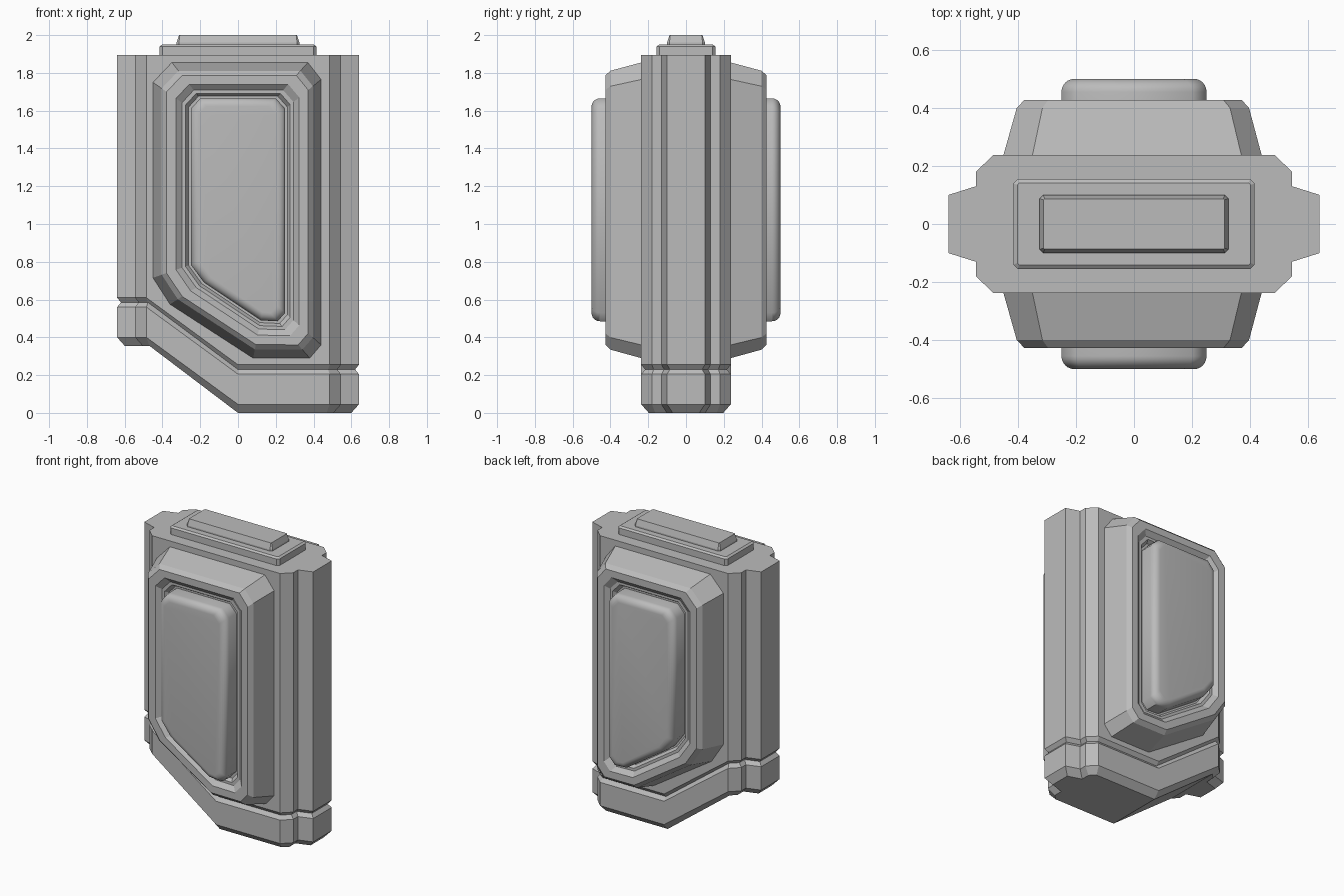
import bpy, bmesh, math
from mathutils import Vector

if "Cube" in bpy.data.objects:
    bpy.data.objects.remove(bpy.data.objects["Cube"], do_unlink=True)

grey = bpy.data.materials.new("plain grey")
grey.use_nodes = True
colour = (0.5, 0.5, 0.5, 1)
grey.diffuse_color = colour
grey.node_tree.nodes["Principled BSDF"].inputs["Base Color"].default_value = colour


def loft(name, rings, caps=None, smooth=False):
    """Skin a list of equal-length rings; caps lists extra faces as (ring, indices)."""
    bm = bmesh.new()
    vs = [[bm.verts.new(p) for p in ring] for ring in rings]
    n = len(vs[0])
    for a, b in zip(vs, vs[1:]):
        for i in range(n):
            j = (i + 1) % n
            bm.faces.new((a[i], a[j], b[j], b[i]))
    for ring, idx in caps or [(0, range(n)), (-1, range(n))]:
        bm.faces.new([vs[ring][i] for i in idx])
    bmesh.ops.recalc_face_normals(bm, faces=bm.faces)
    mesh = bpy.data.meshes.new(name)
    bm.to_mesh(mesh)
    bm.free()
    mesh.materials.append(grey)
    ob = bpy.data.objects.new(name, mesh)
    bpy.context.collection.objects.link(ob)
    if smooth:
        bpy.ops.object.select_all(action='DESELECT')
        ob.select_set(True)
        bpy.context.view_layer.objects.active = ob
        bpy.ops.object.shade_smooth_by_angle(angle=math.radians(50))
    return ob


def inset(points, d):
    """Mitred inward offset of a counter-clockwise outline."""
    out = []
    for i, p in enumerate(points):
        p, a, b = Vector(p), Vector(points[i - 1]), Vector(points[(i + 1) % len(points)])
        u, v = (p - a).normalized(), (b - p).normalized()
        nu, nv = Vector((-u.y, u.x)), Vector((-v.y, v.x))
        out.append(p + (nu + nv) * d / (1 + nu.dot(nv)))
    return out


# Body: stepped plan with a sloping lower edge and a V groove following it
side = [(-.64, .1), (-.545, .13), (-.545, .18), (-.485, .237), (0, .237),
        (.485, .237), (.545, .18), (.545, .13), (.64, .1)]
plan = [(x, -y) for x, y in side] + [(x, y) for x, y in reversed(side)]
lift = [.355 if x < -.4 else 0 for x, y in plan]
levels = [(0, .04), (.045, 0), (.205, 0), (.23, .02), (.255, 0)]
rings = [[(p.x, p.y, h + z) for p, h in zip(inset(plan, d), lift)] for z, d in levels]
rings.append([(x, y, 1.895) for x, y in plan])
loft("body", rings, [(-1, range(18)), (0, [14, 15, 16, 17, 0, 1, 2, 3]),
                     (0, [3, 4, 13, 14]), (0, range(4, 14))])


# Top plates: chamfered rectangles
def plate(name, w, d, cut, steps):
    outline = [(w - cut, -d), (w, cut - d), (w, d - cut), (w - cut, d),
               (cut - w, d), (-w, d - cut), (-w, cut - d), (cut - w, -d)]
    loft(name, [[(p.x, p.y, z) for p in inset(outline, i)] for z, i in steps])


plate("top_plate", .415, .155, .015, [(1.885, 0), (1.94, 0), (1.95, .013)])
plate("top_cap", .325, .1, .012, [(1.94, 0), (1.96, 0), (2, .013)])

# Side panels: outer and inner outlines, blended for every step between
outer = [(-.35, 1.855), (.37, 1.855), (.44, 1.765), (.44, .36),
         (.38, .29), (.08, .29), (-.36, .575), (-.45, .715), (-.45, 1.75)]
inner = [(-.2, 1.665), (.2, 1.665), (.25, 1.61), (.25, .53),
         (.21, .485), (.12, .49), (-.18, .69), (-.25, .785), (-.25, 1.61)]


def panel_ring(t, y):
    return [(a + (c - a) * t, y, b + (d - b) * t)
            for (a, b), (c, d) in zip(outer, inner)]


frame_steps = [(0, .22), (0, .237), (.23, .4), (.36, .427), (.61, .427),
               (.77, .4), (.86, .4), (.94, .375), (1.1, .375)]
# Rounded pad edge as a quarter arc
arc = [k * math.pi / 12 for k in range(7)]
pad_steps = [(1, .36)] + [(1 + .22 * (1 - math.cos(a)), .455 + .045 * math.sin(a))
                          for a in arc]

for label, s in (("front", -1), ("back", 1)):
    loft(label + "_panel", [panel_ring(t, s * y) for t, y in frame_steps])
    loft(label + "_pad", [panel_ring(t, s * y) for t, y in pad_steps], smooth=True)
